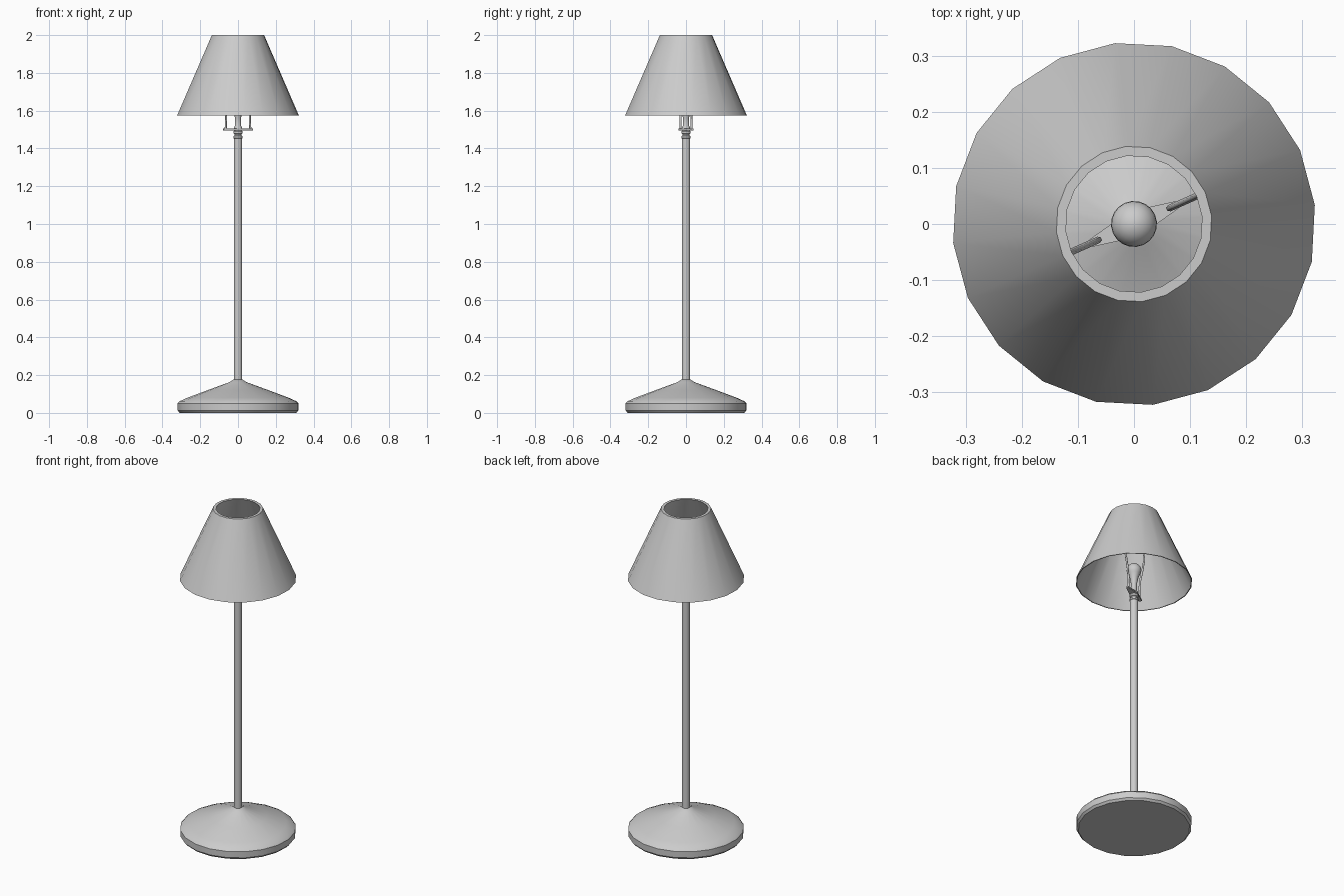
import bpy, bmesh, math
from mathutils import Matrix

if "Cube" in bpy.data.objects:
    bpy.data.objects.remove(bpy.data.objects["Cube"])

SIDES = 20
PHASE = math.radians(6)
ARM_ANGLE = math.radians(24)


def smooth(ob, angle=35):
    bpy.ops.object.select_all(action='DESELECT')
    ob.select_set(True)
    bpy.context.view_layer.objects.active = ob
    bpy.ops.object.shade_smooth_by_angle(angle=math.radians(angle))


def add_mesh(name, bm):
    bmesh.ops.recalc_face_normals(bm, faces=bm.faces)
    me = bpy.data.meshes.new(name)
    bm.to_mesh(me)
    bm.free()
    ob = bpy.data.objects.new(name, me)
    bpy.context.collection.objects.link(ob)
    smooth(ob)
    return ob


def lathe(name, profile, closed=False):
    """Revolve (radius, z) points about the z axis."""
    bm = bmesh.new()
    rings = []
    for r, z in profile:
        if r == 0:
            rings.append([bm.verts.new((0, 0, z))] * SIDES)
        else:
            a = [PHASE + math.tau * i / SIDES for i in range(SIDES)]
            rings.append([bm.verts.new((r * math.cos(t), r * math.sin(t), z)) for t in a])
    pairs = list(zip(rings, rings[1:]))
    if closed:
        pairs.append((rings[-1], rings[0]))
    for lo, hi in pairs:
        for i in range(SIDES):
            j = (i + 1) % SIDES
            quad = dict.fromkeys((lo[i], lo[j], hi[j], hi[i]))
            bm.faces.new(list(quad))
    return add_mesh(name, bm)


# Weighted base, low dome
lathe("base", [(0, 0), (0.31, 0), (0.321, 0.012), (0.322, 0.05), (0.31, 0.062),
               (0.27, 0.08), (0.16, 0.121), (0.045, 0.163), (0.025, 0.176), (0, 0.176)])

# Slim pole with collar rings at the top
lathe("pole", [(0, 0.15), (0.0225, 0.15), (0.0225, 1.455), (0, 1.455)])
lathe("collar", [(0, 1.45), (0.018, 1.45), (0.025, 1.456), (0.025, 1.465), (0.019, 1.47),
                 (0.019, 1.476), (0.025, 1.48), (0.025, 1.49), (0.02, 1.496), (0, 1.496)])

# Bulb with narrow neck
bulb = [(0, 1.49), (0.022, 1.495), (0.022, 1.51), (0.016, 1.52), (0.016, 1.56), (0.023, 1.60)]
bulb += [(0.041 * math.cos(math.radians(a)), 1.65 + 0.041 * math.sin(math.radians(a)))
         for a in range(-35, 80, 16)] + [(0, 1.691)]
lathe("bulb", bulb)

# Lampshade with thick top rim and thin lower edge
lathe("lampshade", [(0.324, 1.575), (0.139, 2.0), (0.122, 2.0), (0.319, 1.575)], closed=True)

# Tapered saddle strip that carries the arms
bm = bmesh.new()
outline = [(-0.084, -0.007), (0, -0.024), (0.084, -0.007),
           (0.084, 0.007), (0, 0.024), (-0.084, 0.007)]
face = bm.faces.new([bm.verts.new((x, y, 1.496)) for x, y in outline])
top = bmesh.ops.extrude_face_region(bm, geom=[face])["geom"]
bmesh.ops.translate(bm, vec=(0, 0, 0.009), verts=[v for v in top if isinstance(v, bmesh.types.BMVert)])
bmesh.ops.rotate(bm, cent=(0, 0, 0), matrix=Matrix.Rotation(ARM_ANGLE, 3, 'Z'), verts=bm.verts)
add_mesh("saddle", bm)

# Two bent rods rising from the saddle to the shade rim
path = [(0.074, 1.50), (0.07, 1.515), (0.069, 1.57), (0.08, 1.63), (0.105, 1.70),
        (0.125, 1.77), (0.132, 1.85), (0.132, 1.985)]
for side, turn in (("right", 0), ("left", math.pi)):
    cu = bpy.data.curves.new("shade_arm_" + side, 'CURVE')
    cu.dimensions = '3D'
    cu.bevel_depth = 0.006
    cu.bevel_resolution = 1
    cu.use_fill_caps = True
    sp = cu.splines.new('POLY')
    sp.points.add(len(path) - 1)
    for p, (r, z) in zip(sp.points, path):
        p.co = (r, 0, z, 1)
    ob = bpy.data.objects.new("shade_arm_" + side, cu)
    ob.rotation_euler.z = ARM_ANGLE + turn
    bpy.context.collection.objects.link(ob)
